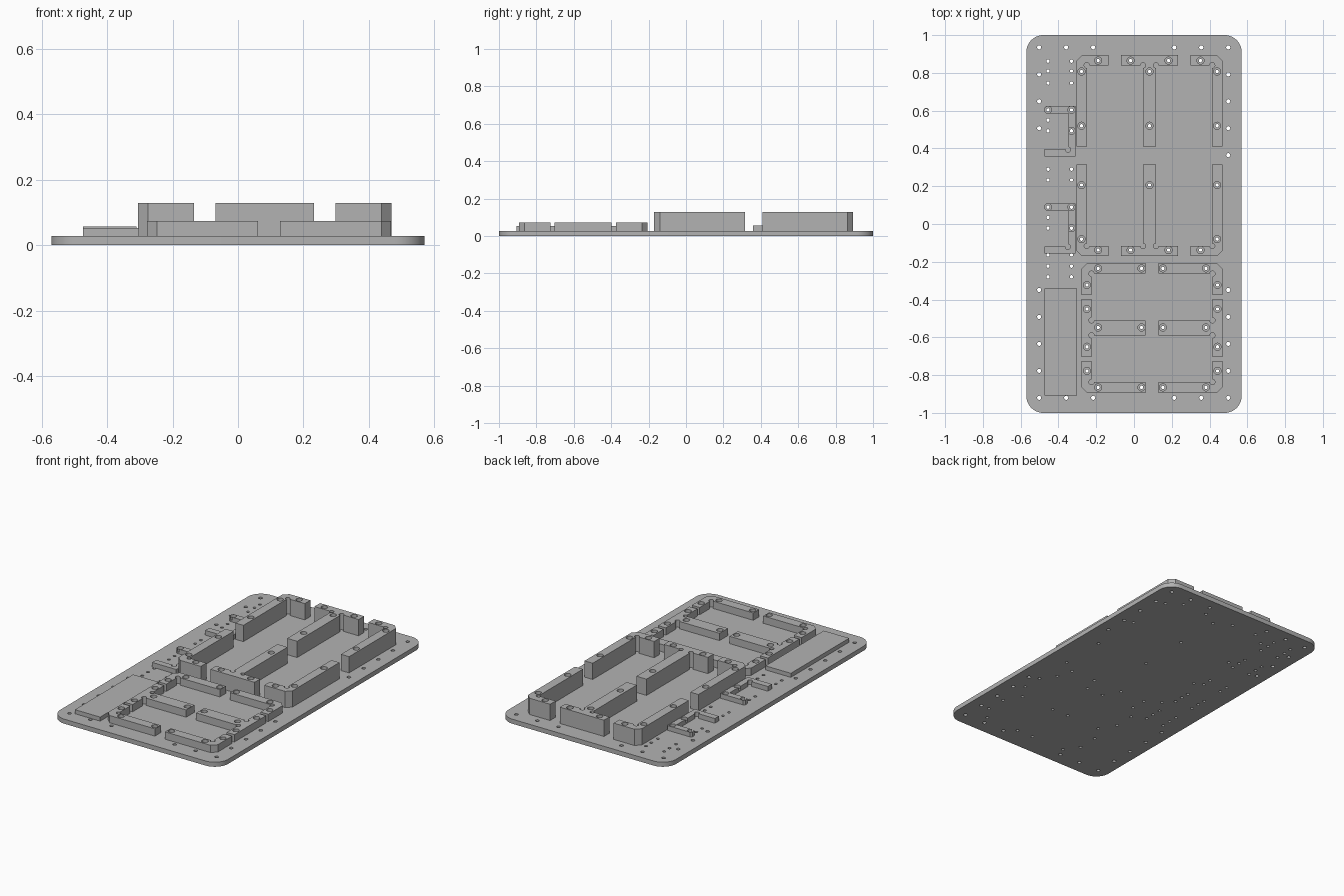
import bpy, bmesh, math

cube = bpy.data.objects.get("Cube")
if cube:
    bpy.data.objects.remove(cube, do_unlink=True)

PLATE, LOW, TALL, CLIP, PAD = 0.028, 0.073, 0.128, 0.057, 0.053

grey = bpy.data.materials.new("machined grey")
grey.use_nodes = True
colour = (0.45, 0.45, 0.45, 1)
grey.diffuse_color = colour
grey.node_tree.nodes["Principled BSDF"].inputs["Base Color"].default_value = colour


def make_object(name, bm):
    bmesh.ops.recalc_face_normals(bm, faces=bm.faces)
    mesh = bpy.data.meshes.new(name)
    bm.to_mesh(mesh)
    bm.free()
    obj = bpy.data.objects.new(name, mesh)
    bpy.context.collection.objects.link(obj)
    mesh.materials.append(grey)
    return obj


def slab(name, outline, z0, z1):
    """Extrude a flat outline upward."""
    bm = bmesh.new()
    face = bm.faces.new([bm.verts.new((x, y, z0)) for x, y in outline])
    up = bmesh.ops.extrude_face_region(bm, geom=[face])["geom"]
    bmesh.ops.translate(bm, verts=[v for v in up if isinstance(v, bmesh.types.BMVert)],
                        vec=(0, 0, z1 - z0))
    return make_object(name, bm)


def drill(obj, points, radius, z0, z1):
    """Cut round holes at the points, then bake the result."""
    if not points:
        return
    bm = bmesh.new()
    for x, y in points:
        made = bmesh.ops.create_cone(bm, cap_ends=True, segments=16, radius1=radius,
                                     radius2=radius, depth=z1 - z0)
        bmesh.ops.translate(bm, verts=made["verts"], vec=(x, y, (z0 + z1) / 2))
    cutter = make_object("hole_cutter", bm)
    cutter.hide_render = True
    mod = obj.modifiers.new("holes", "BOOLEAN")
    mod.operation, mod.solver, mod.object = "DIFFERENCE", "EXACT", cutter
    graph = bpy.context.evaluated_depsgraph_get()
    mesh = bpy.data.meshes.new_from_object(obj.evaluated_get(graph))
    obj.modifiers.clear()
    obj.data = mesh
    bpy.data.objects.remove(cutter, do_unlink=True)


def shade(obj):
    bpy.ops.object.select_all(action="DESELECT")
    obj.select_set(True)
    bpy.context.view_layer.objects.active = obj
    bpy.ops.object.shade_smooth_by_angle(angle=math.radians(30))


def block(name, outline, top, screws, reliefs):
    """Raised locator with corner reliefs and counterbored screw holes."""
    xs, ys = zip(*outline)
    mine = [(x, y) for x, y in screws
            if min(xs) < x < max(xs) and min(ys) < y < max(ys)]
    obj = slab(name, outline, PLATE, top)
    drill(obj, reliefs, 0.014, PLATE - 0.02, top + 0.02)
    drill(obj, mine, 0.009, PLATE - 0.02, top + 0.02)
    drill(obj, mine, 0.019, top - 0.02, top + 0.02)
    shade(obj)


def placed(points, centre, sx, sy):
    return [(centre[0] + sx * x, centre[1] + sy * y) for x, y in points]


def corner_bracket(ox, oy, ix, iy, bar_end, post_end, c=0.03):
    return [(bar_end, oy), (ox - c, oy), (ox, oy - c), (ox, post_end),
            (ix, post_end), (ix, iy), (bar_end, iy)]


def grid(xs, ys):
    return [(x, y) for x in xs for y in ys]


# Screw positions
tall_screws = (grid((-0.19, -0.018, 0.183, 0.352), (0.865, -0.138))
               + grid((-0.278, 0.082, 0.44), (0.807, 0.52, 0.206))
               + grid((-0.278, 0.44), (-0.08,)))
low_screws = (grid((-0.19, 0.04, 0.153, 0.381), (-0.235, -0.548, -0.865))
              + grid((-0.249, 0.442), (-0.323, -0.45, -0.65, -0.778)))
clip_screws = [(x, y - step) for step in (0, 0.515)
               for x, y in ((-0.455, 0.604), (-0.331, 0.604), (-0.331, 0.493))]

sides = {1: "left", -1: "right"}
ends = {1: "back", -1: "front"}

# Tall locating frame
centre = (0.082, 0.362)
bracket = corner_bracket(0.387, 0.532, 0.332, 0.478, 0.216, 0.047)
tee = [(-0.15, 0.532), (0.15, 0.532), (0.15, 0.478), (0.034, 0.478),
       (0.034, 0.047), (-0.034, 0.047), (-0.034, 0.478), (-0.15, 0.478)]
for sy, end in ends.items():
    for sx, side in sides.items():
        block(f"tall_corner_{end}_{side}", placed(bracket, centre, sx, sy), TALL,
              tall_screws, placed([(0.332, 0.478)], centre, sx, sy))
    block(f"tall_divider_{end}", placed(tee, centre, 1, sy), TALL, tall_screws,
          placed([(0.034, 0.478), (-0.034, 0.478)], centre, 1, sy))

# Low locating frame
centre = (0.095, -0.55)
bracket = corner_bracket(0.373, 0.344, 0.32, 0.287, 0.034, 0.175)
tee = [(0.373, 0.153), (0.373, -0.153), (0.32, -0.153), (0.32, -0.04),
       (0.034, -0.04), (0.034, 0.04), (0.32, 0.04), (0.32, 0.153)]
for sx, side in sides.items():
    for sy, end in ends.items():
        block(f"low_corner_{end}_{side}", placed(bracket, centre, sx, sy), LOW,
              low_screws, placed([(0.32, 0.287)], centre, sx, sy))
    block(f"low_divider_{side}", placed(tee, centre, sx, 1), LOW, low_screws,
          placed([(0.32, 0.04), (0.32, -0.04)], centre, sx, 1))

# Small U-shaped clips
clip = [(-0.474, 0.615), (-0.465, 0.624), (-0.31, 0.624), (-0.31, 0.358),
        (-0.474, 0.358), (-0.474, 0.397), (-0.347, 0.397), (-0.347, 0.586),
        (-0.465, 0.586), (-0.474, 0.595)]
for number, step in enumerate((0, 0.515)):
    block(f"clip_{number + 1}", [(x, y - step) for x, y in clip], CLIP, clip_screws,
          [(-0.35, 0.394 - step)])

# Flat pad
slab("flat_pad", [(-0.474, -0.907), (-0.302, -0.907), (-0.302, -0.341), (-0.474, -0.341)],
     PLATE, PAD)

# Base plate with rounded corners
radius, outline = 0.09, []
for i, (sx, sy) in enumerate(((1, 1), (-1, 1), (-1, -1), (1, -1))):
    for k in range(13):
        a = math.pi / 2 * (i + k / 12)
        outline.append((sx * (0.57 - radius) + radius * math.cos(a),
                        sy * (1 - radius) + radius * math.sin(a)))
plate = slab("base_plate", outline, 0, PLATE)

# Rim holes on an even pitch, skipping the middle of each edge
pitch_x = [-0.502 + 0.143 * k for k in (0, 1, 2, 5, 6, 7)]
pitch_y = [0.935 - 0.1427 * k for k in range(14)]
rim = grid(pitch_x, (pitch_y[0], pitch_y[-1]))
rim += grid((pitch_x[0],), pitch_y[1:4] + pitch_y[9:13])
rim += grid((pitch_x[-1],), pitch_y[1:5] + pitch_y[9:13])
drill(plate, rim, 0.011, -0.02, PLATE + 0.02)

# Double row of small holes beside the clips, and screw holes right through
small = grid((-0.455, -0.331), (0.862, 0.81, 0.746, 0.55, 0.29, 0.233, 0.035,
                                -0.164, -0.223, -0.28))
small += grid((-0.455,), (0.493, -0.022))
drill(plate, small + clip_screws + tall_screws + low_screws, 0.009, -0.02, PLATE + 0.02)
shade(plate)
